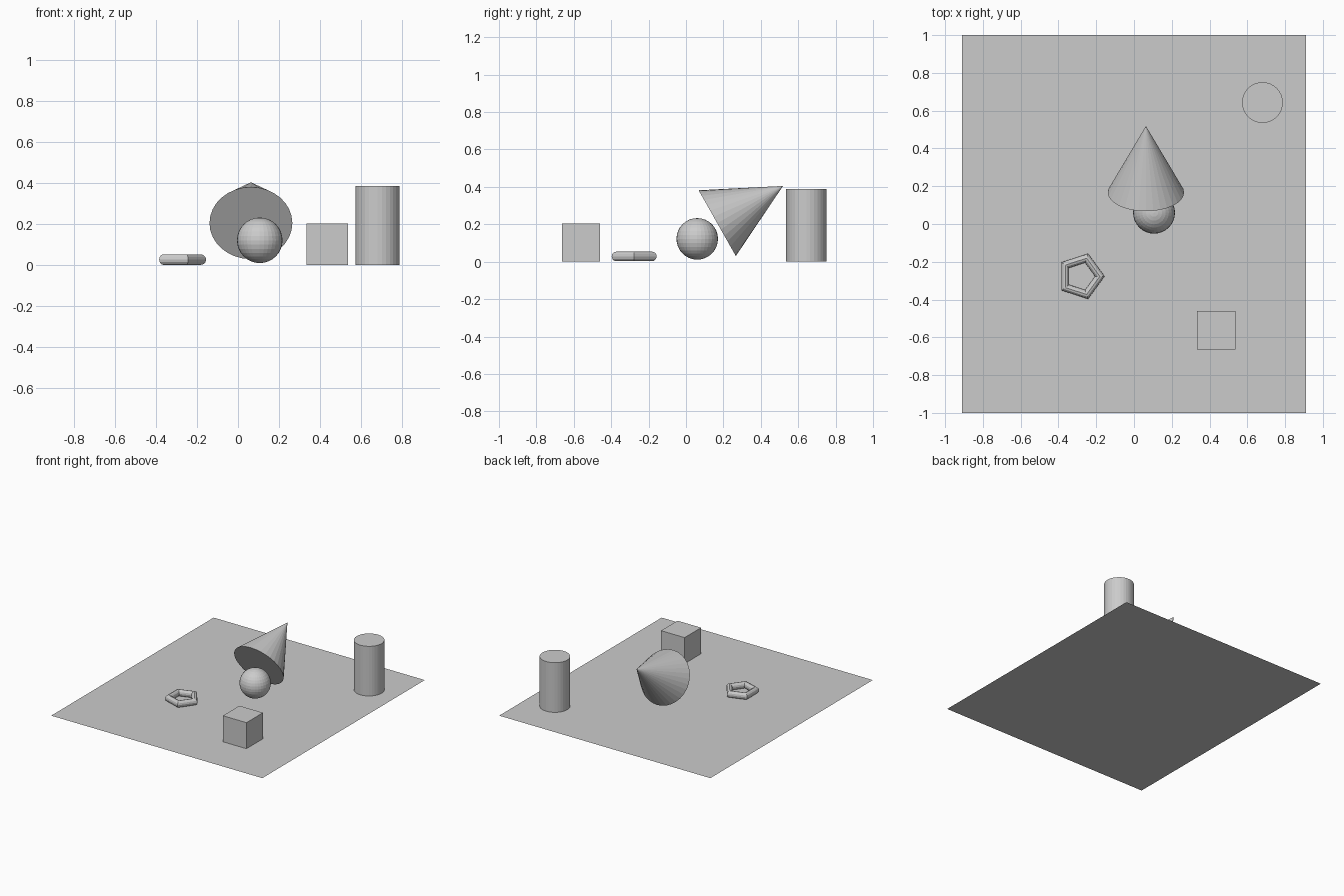
import bpy
from math import radians, sin, cos
from mathutils import Vector

if "Cube" in bpy.data.objects:
    bpy.data.objects.remove(bpy.data.objects["Cube"])

add = bpy.ops.mesh


def name(label):
    bpy.context.object.name = label


# Thin ground sheet
add.primitive_plane_add(size=2)
sheet = bpy.context.object
sheet.scale = (0.91, 1.0, 1.0)
name("base_sheet")

# Upright cylinder
add.primitive_cylinder_add(vertices=32, radius=0.108, depth=0.387,
                           location=(0.68, 0.643, 0.1945))
name("cylinder")

# Cube
add.primitive_cube_add(size=0.203, location=(0.436, -0.562, 0.1025))
name("cube")

# Sphere
add.primitive_uv_sphere_add(segments=32, ring_count=16, radius=0.111,
                            location=(0.106, 0.06, 0.122))
name("sphere")

# Five-sided ring
add.primitive_torus_add(major_segments=5, minor_segments=12,
                        major_radius=0.101, minor_radius=0.0255,
                        location=(-0.282, -0.277, 0.028))
name("pentagon_ring")

# Cone tipped over towards the back, base facing front and down
tilt = radians(60.5)
height = 0.404
axis = Vector((0, sin(tilt), cos(tilt)))
base_centre = Vector((0.063, 0.167, 0.206))
add.primitive_cone_add(vertices=32, radius1=0.202, radius2=0, depth=height,
                       location=base_centre + axis * height / 2,
                       rotation=(-tilt, 0, 0))
name("tilted_cone")
